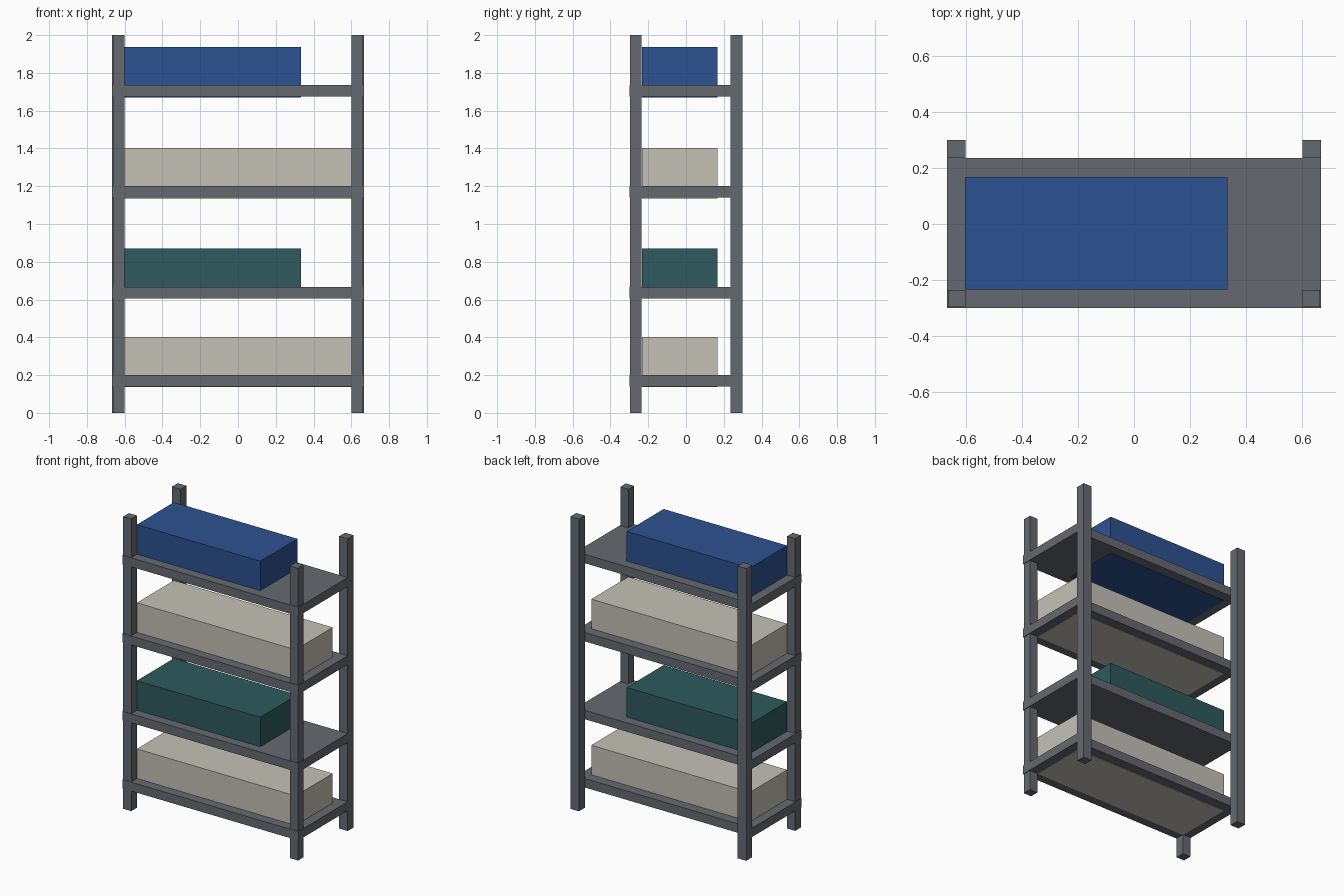
import bpy, bmesh

if "Cube" in bpy.data.objects:
    bpy.data.objects.remove(bpy.data.objects["Cube"])


def srgb(r, g, b):
    f = lambda c: c / 12.92 if c <= 0.04045 else ((c + 0.055) / 1.055) ** 2.4
    return (f(r / 255), f(g / 255), f(b / 255), 1.0)


def material(name, rgb):
    m = bpy.data.materials.new(name)
    m.diffuse_color = srgb(*rgb)
    m.use_nodes = True
    m.node_tree.nodes["Principled BSDF"].inputs["Base Color"].default_value = m.diffuse_color
    return m


grey = material("grey_metal", (101, 105, 111))
blue = material("blue", (44, 82, 145))
beige = material("beige", (197, 193, 183))
teal = material("teal", (45, 90, 93))


def box(name, lo, hi, mat):
    """Box between two opposite corners."""
    bm = bmesh.new()
    bmesh.ops.create_cube(bm, size=1)
    for v in bm.verts:
        v.co = [lo[i] if v.co[i] < 0 else hi[i] for i in range(3)]
    me = bpy.data.meshes.new(name)
    bm.to_mesh(me)
    bm.free()
    me.materials.append(mat)
    ob = bpy.data.objects.new(name, me)
    bpy.context.collection.objects.link(ob)
    return ob


# Corner posts: front ones sit just inside the shelf outline
for side, s in (("left", -1), ("right", 1)):
    for end, y0, y1, xo in (("front", -0.296, -0.235, 0.662),
                            ("back", 0.235, 0.299, 0.666)):
        xa, xb = sorted((s * 0.601, s * xo))
        box(f"{end}_{side}_post", (xa, y0, 0), (xb, y1, 2), grey)

# Shelves, each with one storage box sunk through the board
levels = (
    ("bottom", 0.200, 0.600, 0.003, beige),
    ("lower", 0.667, 0.333, -0.020, teal),
    ("upper", 1.200, 0.600, 0.003, beige),
    ("top", 1.735, 0.333, 0.003, blue),
)
for name, z, x_end, drop, mat in levels:
    bottom = z - 0.061
    box(f"{name}_shelf", (-0.666, -0.299, bottom), (0.666, 0.236, z), grey)
    box(f"{name}_storage_box", (-0.602, -0.234, bottom - drop),
        (x_end, 0.167, z + 0.202), mat)
